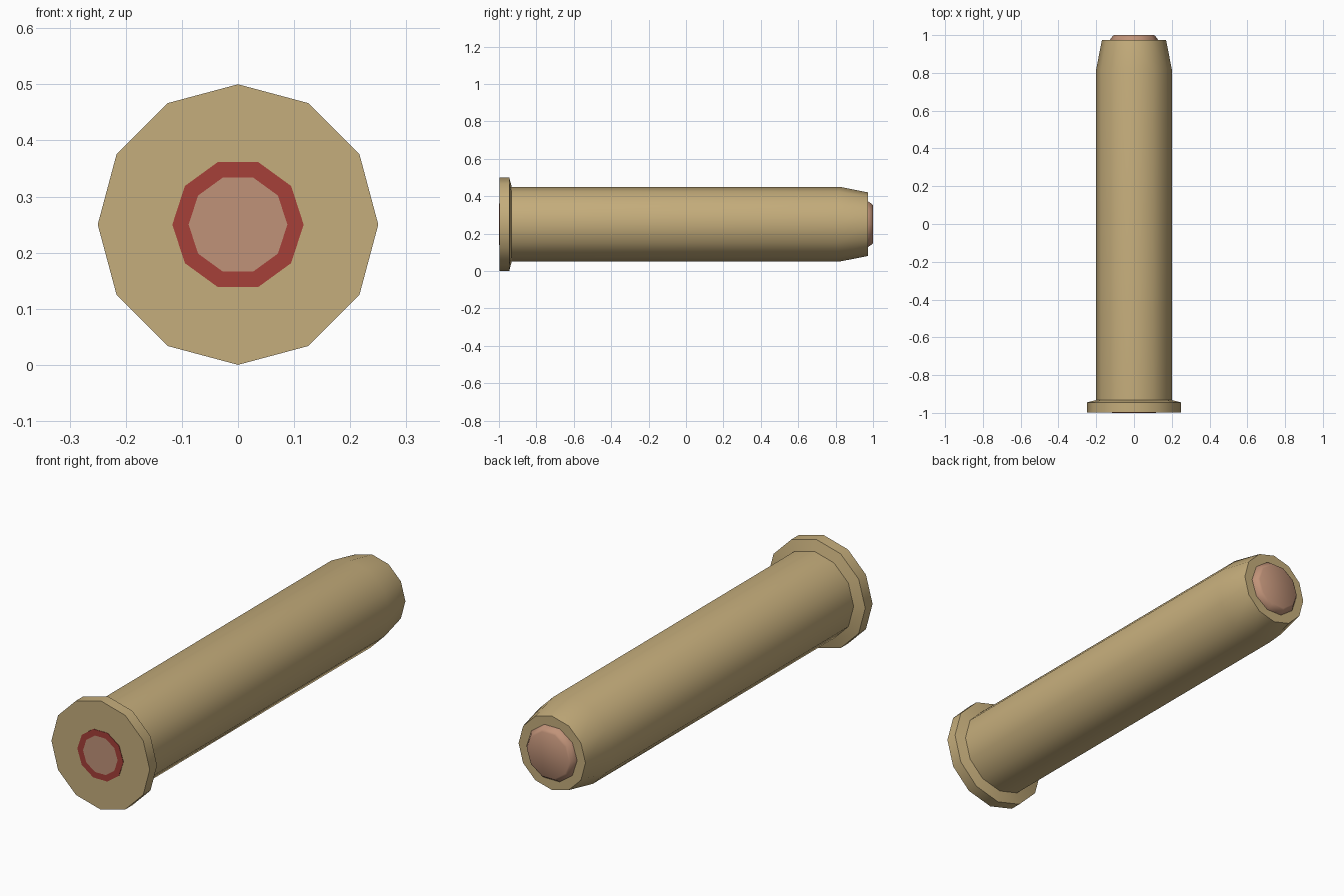
import bpy, bmesh, math

if "Cube" in bpy.data.objects:
    bpy.data.objects.remove(bpy.data.objects["Cube"])

AXIS_Z = 0.25


def material(name, color):
    m = bpy.data.materials.new(name)
    m.diffuse_color = (*color, 1)
    m.use_nodes = True
    m.node_tree.nodes["Principled BSDF"].inputs["Base Color"].default_value = m.diffuse_color
    return m


def lathe(name, profile, sides, mat, closed=False):
    """Turn a list of (radius, y) points around the long axis."""
    bm = bmesh.new()
    rings = []
    for r, y in profile:
        rings.append([bm.verts.new((r * math.cos(2 * math.pi * i / sides), y,
                                    AXIS_Z + r * math.sin(2 * math.pi * i / sides)))
                      for i in range(sides)])
    pairs = list(zip(rings, rings[1:]))
    if closed:
        pairs.append((rings[-1], rings[0]))
    else:
        bm.faces.new(rings[0])
        bm.faces.new(rings[-1])
    for a, b in pairs:
        for i in range(sides):
            j = (i + 1) % sides
            bm.faces.new((a[i], a[j], b[j], b[i]))
    bmesh.ops.recalc_face_normals(bm, faces=bm.faces)
    me = bpy.data.meshes.new(name)
    bm.to_mesh(me)
    bm.free()
    ob = bpy.data.objects.new(name, me)
    bpy.context.collection.objects.link(ob)
    me.materials.append(mat)
    bpy.ops.object.select_all(action='DESELECT')
    ob.select_set(True)
    bpy.context.view_layer.objects.active = ob
    bpy.ops.object.shade_smooth_by_angle(angle=math.radians(40))
    return ob


brass = material("brass", (0.56, 0.42, 0.20))
copper = material("copper", (0.53, 0.29, 0.19))
red = material("red_seal", (0.38, 0.05, 0.04))

# case with flanged rim and tapered mouth
lathe("case", [(0.25, -0.998), (0.25, -0.945), (0.20, -0.932),
               (0.20, 0.82), (0.17, 0.973)], 12, brass)

# red ring around the primer
lathe("primer_ring", [(0.117, -0.99), (0.117, -1.0), (0.088, -1.0), (0.088, -0.99)],
      10, red, closed=True)

# primer disc
lathe("primer", [(0.088, -1.0), (0.088, -0.98)], 10, copper)

# flat-nosed tip just showing at the mouth
lathe("tip", [(0.128, 0.95), (0.128, 0.974), (0.113, 0.995), (0.105, 1.0)], 10, copper)
